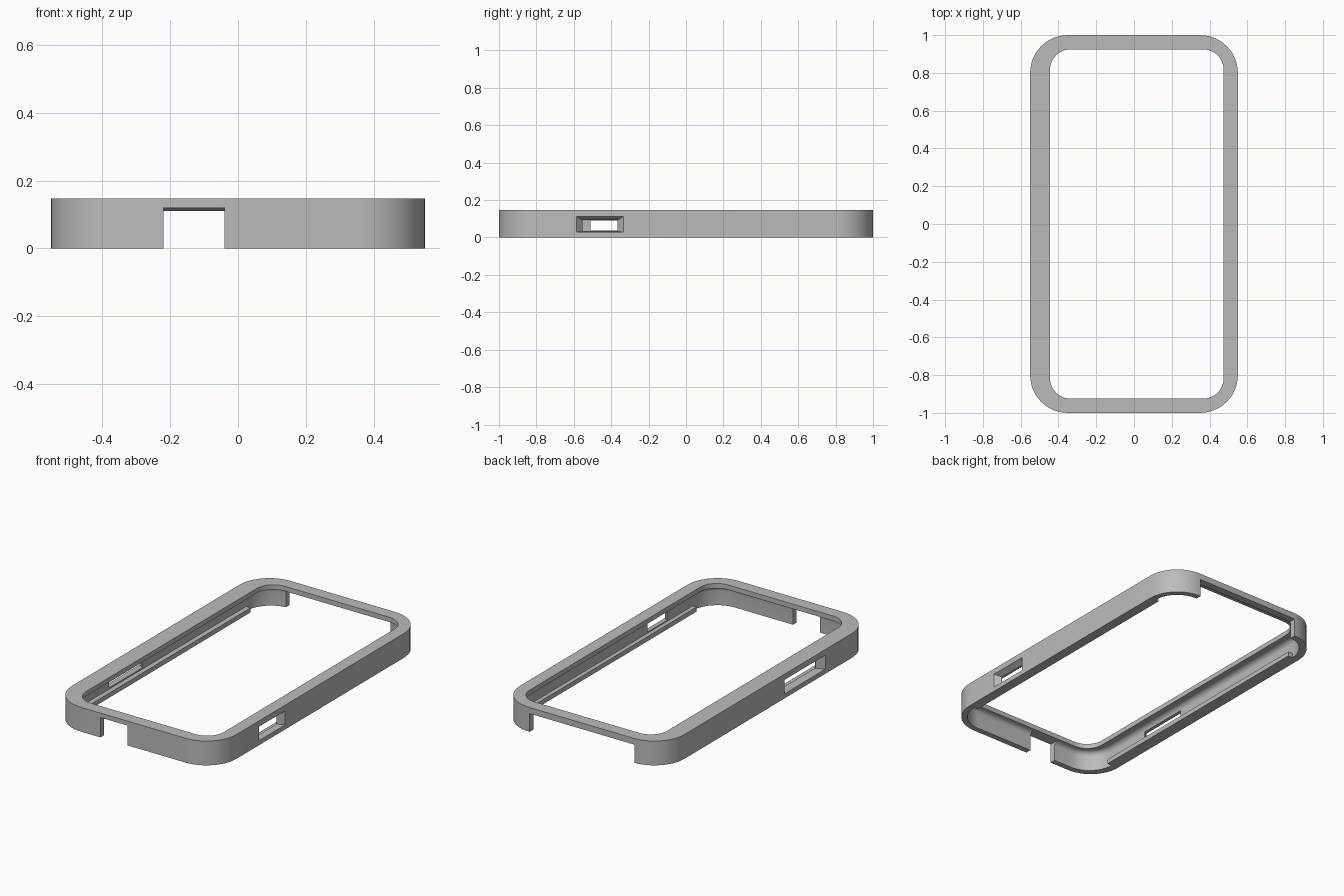
import bpy, bmesh, math

start = bpy.data.objects.get("Cube")
if start:
    bpy.data.objects.remove(start, do_unlink=True)

grey = bpy.data.materials.new("plain grey")
grey.use_nodes = True
grey.diffuse_color = (0.5, 0.5, 0.5, 1)
grey.node_tree.nodes["Principled BSDF"].inputs["Base Color"].default_value = (0.5, 0.5, 0.5, 1)

HEIGHT = 0.147


def rounded(x0, x1, y0, y1, r, z, steps=12):
    """Rounded rectangle section at height z."""
    pts = []
    corners = [(x1 - r, y1 - r), (x0 + r, y1 - r), (x0 + r, y0 + r), (x1 - r, y0 + r)]
    for i, (cx, cy) in enumerate(corners):
        for k in range(steps + 1):
            a = math.pi / 2 * (i + k / steps)
            pts.append((cx + r * math.cos(a), cy + r * math.sin(a), z))
    return pts


def side_rect(x, y0, y1, z0, z1):
    """Rectangle facing along x."""
    return [(x, y0, z0), (x, y1, z0), (x, y1, z1), (x, y0, z1)]


def loft(name, sections):
    """Closed solid through sections with equal point counts."""
    bm = bmesh.new()
    rings = [[bm.verts.new(p) for p in s] for s in sections]
    n = len(rings[0])
    for a, b in zip(rings, rings[1:]):
        for i in range(n):
            j = (i + 1) % n
            bm.faces.new((a[i], a[j], b[j], b[i]))
    bm.faces.new(rings[0][::-1])
    bm.faces.new(rings[-1])
    bmesh.ops.recalc_face_normals(bm, faces=bm.faces[:])
    mesh = bpy.data.meshes.new(name)
    bm.to_mesh(mesh)
    bm.free()
    mesh.materials.append(grey)
    obj = bpy.data.objects.new(name, mesh)
    bpy.context.collection.objects.link(obj)
    return obj


def box(name, x0, x1, y0, y1, z0, z1):
    return loft(name, [side_rect(x, y0, y1, z0, z1) for x in (x0, x1)])


def cut(target, cutter):
    cutter.hide_render = True
    mod = target.modifiers.new("cut", "BOOLEAN")
    mod.operation, mod.solver, mod.object = "DIFFERENCE", "EXACT", cutter
    bpy.context.view_layer.objects.active = target
    bpy.ops.object.modifier_apply(modifier=mod.name)
    bpy.data.objects.remove(cutter, do_unlink=True)


# Outer frame
frame = loft("frame", [rounded(-0.55, 0.55, -1, 1, 0.2, z) for z in (0, HEIGHT)])

# Cavity open below, with a filleted ceiling under the top lip
fillet, ceiling = 0.03, 0.118
levels = [(-0.02, 0)]
for k in range(7):
    a = math.pi / 2 * k / 6
    levels.append((ceiling - fillet + fillet * math.sin(a), fillet * (1 - math.cos(a))))
cut(frame, loft("cavity", [rounded(-0.505 + d, 0.515 - d, -0.965 + d, 0.965 - d, 0.165 - d, z)
                           for z, d in levels]))

# Opening through the top
cut(frame, loft("opening", [rounded(-0.445, 0.475, -0.925, 0.925, 0.11, z) for z in (0.05, 0.2)]))

# End notches open at the bottom
cut(frame, box("front_notch", -0.22, -0.04, -1.1, -0.94, -0.05, 0.12))
cut(frame, box("back_notch", -0.355, 0.345, 0.94, 1.1, -0.05, 0.11))

# Flared side slots
for sign, y0, y1 in ((1, -0.55, -0.37), (-1, -0.51, -0.19)):
    outer = (y0 - 0.035, y1 + 0.035, 0.028, 0.112)
    inner = (y0, y1, 0.036, 0.09)
    cut(frame, loft("side_slot", [side_rect(sign * 0.57, *outer), side_rect(sign * 0.55, *outer),
                                  side_rect(sign * 0.51, *inner), side_rect(sign * 0.46, *inner)]))

# Retaining lips along the bottom of the long sides
lips = [box("left_bottom_lip", 0.49, 0.517, -0.8, 0.8, 0, 0.028),
        box("right_bottom_lip", -0.507, -0.475, -0.8, 0.8, 0, 0.028)]

# Smooth rounded corners, keep hard edges
bpy.ops.object.select_all(action="DESELECT")
frame.select_set(True)
bpy.context.view_layer.objects.active = frame
bpy.ops.object.shade_smooth_by_angle(angle=math.radians(30))
